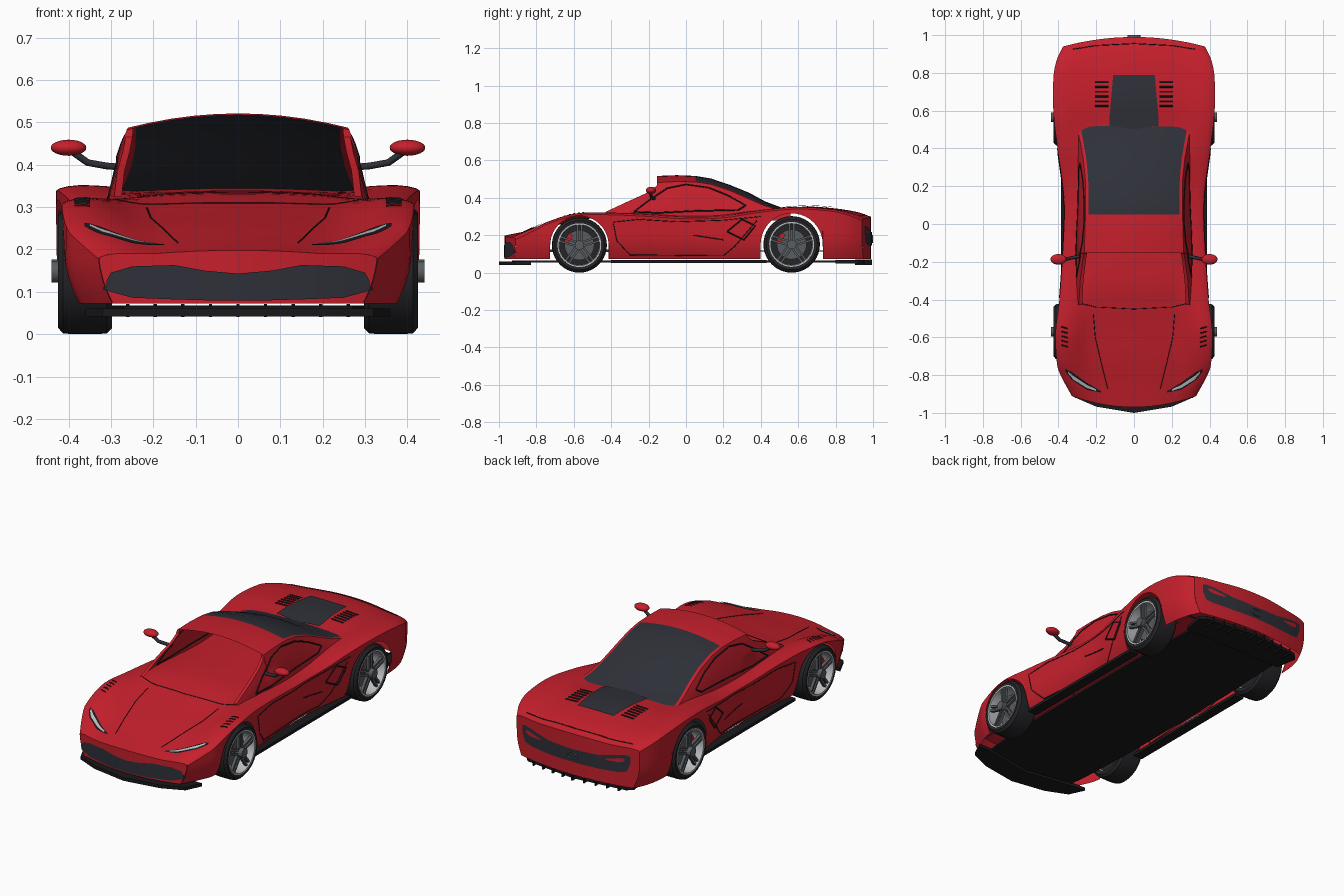
import bpy, bmesh, math
from mathutils import Vector, Matrix
from mathutils.bvhtree import BVHTree

if "Cube" in bpy.data.objects:
    bpy.data.objects.remove(bpy.data.objects["Cube"], do_unlink=True)


def material(name, r, g, b):
    m = bpy.data.materials.new(name)
    m.use_nodes = True
    m.diffuse_color = (r, g, b, 1)
    m.node_tree.nodes["Principled BSDF"].inputs["Base Color"].default_value = (r, g, b, 1)
    return m


RED = material("red paint", .56, .014, .025)
GLASS = material("dark glass", .028, .03, .04)
BLACK = material("black trim", .01, .01, .012)
RUBBER = material("tyre rubber", .018, .018, .021)
GREY = material("grey metal", .1, .11, .12)
SILVER = material("silver", .5, .52, .54)


def add(name, verts, faces, mats, rule=None, fix=True, mirror=False, angle=35):
    me = bpy.data.meshes.new(name)
    me.from_pydata(verts, [], faces)
    if fix:
        bm = bmesh.new()
        bm.from_mesh(me)
        bmesh.ops.recalc_face_normals(bm, faces=bm.faces)
        bm.to_mesh(me)
        bm.free()
    for m in mats:
        me.materials.append(m)
    for i, p in enumerate(me.polygons):
        p.use_smooth = True
        if rule:
            p.material_index = rule(i)
    me.set_sharp_from_angle(angle=math.radians(angle))
    ob = bpy.data.objects.new(name, me)
    bpy.context.scene.collection.objects.link(ob)
    if mirror:
        ob.modifiers.new("Mirror", 'MIRROR')
    return ob


def solid(name, op, matrix, mat, **kw):
    bm = bmesh.new()
    op(bm, matrix=matrix, **kw)
    bm.verts.index_update()
    verts = [v.co.copy() for v in bm.verts]
    faces = [[v.index for v in f.verts] for f in bm.faces]
    bm.free()
    return add(name, verts, faces, [mat])


def box(name, centre, size, mat, spin=0, pivot=(0, 0, 0)):
    m = Matrix.Translation(pivot) @ Matrix.Rotation(spin, 4, 'X') @ Matrix.Translation(centre) @ Matrix.Diagonal((*size, 1))
    return solid(name, bmesh.ops.create_cube, m, mat, size=1)


def plate(name, half, z0, z1, mat):
    outline = half + [(-x, y) for x, y in reversed(half) if x > 0]
    n = len(outline)
    verts = [(x, y, z) for z in (z0, z1) for x, y in outline]
    faces = [list(range(n)), list(range(n, 2 * n))]
    faces += [(i, (i + 1) % n, (i + 1) % n + n, i + n) for i in range(n)]
    return add(name, verts, faces, [mat])


def table(rows, y):
    """Smooth interpolation through (y, value) rows."""
    i = max(k for k in range(len(rows) - 1) if rows[k][0] <= y or k == 0)

    def slope(k):
        a, b = rows[max(k - 1, 0)], rows[min(k + 1, len(rows) - 1)]
        return (b[1] - a[1]) / (b[0] - a[0])
    (y0, v0), (y1, v1) = rows[i], rows[i + 1]
    d = y1 - y0
    t = (y - y0) / d
    return ((2*t**3 - 3*t*t + 1) * v0 + (t**3 - 2*t*t + t) * d * slope(i)
            + (3*t*t - 2*t**3) * v1 + (t**3 - t*t) * d * slope(i + 1))


def loft(rings):
    """Grid of quads through mirrored half sections."""
    full = [r + [(-x, y, z) for x, y, z in reversed(r[:-1])] for r in rings]
    n = len(full[0])
    faces = [(i*n + j, (i+1)*n + j, (i+1)*n + j + 1, i*n + j + 1)
             for i in range(len(full) - 1) for j in range(n - 1)]
    return [v for r in full for v in r], faces, n


# Body shell: width, shoulder and centre heights along the length
WIDTH = [(-.97, .33), (-.88, .37), (-.76, .405), (-.57, .415), (-.4, .395), (0, .37), (.15, .372),
         (.4, .405), (.6, .427), (.8, .425), (.92, .405), (.99, .375)]
SHOULDER = [(-.97, .19), (-.88, .225), (-.8, .25), (-.66, .3), (-.57, .319), (-.45, .322), (-.25, .315),
            (0, .3), (.2, .305), (.4, .335), (.6, .352), (.8, .338), (.92, .315), (.99, .29)]
CENTRE = [(-.97, .19), (-.85, .215), (-.7, .25), (-.55, .28), (-.43, .305), (-.3, .325), (0, .33),
          (.5, .335), (.65, .345), (.8, .335), (.92, .315), (.99, .29)]
WHEELS = {"front": (-.57, .147, .156), "rear": (.565, .151, .166)}  # y, radius, arch radius
SILL, SIDE = .072, 8


def warp(x, y):
    if y < -.76:
        return y + .06 * (x / .33)**2 * (-y - .76) / .21
    if y > .78:
        return y - .05 * (x / .375)**2 * (y - .78) / .21
    return y


def side_x(w, z):
    return w - .035 * (max(0, .2 - z) / .13)**2


def section(y):
    w, s, c = table(WIDTH, y), table(SHOULDER, y), table(CENTRE, y)
    low = SILL
    for cy, r, arch in WHEELS.values():
        if abs(y - cy) <= arch:
            low = r + math.sqrt(arch**2 - (y - cy)**2)
    pts = []
    for i in range(SIDE):
        z = low + (s - .012 - low) * i / (SIDE - 1)
        pts.append((side_x(w, z), z))
    for f in (.985, .94, .87, .8, .72, .64, .56, .45, .3, .15, 0):
        if f >= .87:
            z = s - .01 * ((f - .87) / .13)**2
        else:
            t = max(0, (f - .5) / .37)
            z = c + (s - c) * t * t * (3 - 2 * t) + .008 * (1 - t) * max(0, 1 - (f / .6)**2)
        pts.append((f * w, z))
    return [(x, warp(x, y), z) for x, z in pts]


stations = [-.97 + 1.96 * i / 64 for i in range(65)]
for cy, r, arch in WHEELS.values():
    stations = [y for y in stations if abs(y - cy) > arch + .004]
    stations += [cy + arch * math.cos(math.pi * k / 20) * .99999 for k in range(21)]
    stations += [cy - arch - .001, cy + arch + .001]
stations.sort()
verts, faces, n = loft([section(y) for y in stations])

# Nose and tail fascias close the shell
for y, flip in ((stations[0], False), (stations[-1], True)):
    w, ring = table(WIDTH, y), section(y)[SIDE - 1:]
    cols = [(-x, z) for x, _, z in ring] + [(x, z) for x, _, z in reversed(ring[:-1])]
    start, rows = len(verts), 7
    for x, top in cols:
        for k in range(rows):
            z = SILL + (top - SILL) * k / (rows - 1)
            px = x * side_x(w, z) / w
            verts.append((px, warp(px, y), z))
    for i in range(len(cols) - 1):
        for k in range(rows - 1):
            a = start + i * rows + k
            q = (a, a + rows, a + rows + 1, a + 1)
            faces.append(q[::-1] if flip else q)
add("body_shell", verts, faces, [RED], fix=False)
body = BVHTree.FromPolygons([Vector(v) for v in verts], faces)

# Cabin: y, base half width, roof half width, edge height, centre height
CABIN = [(-.43, .305, .292, .325, .325), (-.3, .31, .285, .385, .388), (-.2, .31, .272, .43, .435),
         (-.156, .31, .265, .465, .47), (-.154, .31, .263, .482, .517), (-.05, .307, .26, .487, .521),
         (.05, .303, .257, .485, .517), (.135, .3, .256, .472, .503), (.24, .3, .258, .437, .467),
         (.34, .305, .268, .392, .426), (.42, .31, .282, .358, .382), (.5, .315, .298, .336, .352),
         (.56, .32, .31, .32, .325)]
rings = []
for y, base, tw, ez, cz in CABIN:
    ring = []
    for k in range(6):
        t = k / 6
        ring.append((base + (tw - base) * t**1.6, y, .28 + (ez - .28) * t))
    ring += [(f * tw, y, ez + (cz - ez) * (1 - f * f)) for f in (1, .94, .8, .6, .4, .2, 0)]
    rings.append(ring)
verts, quads, n = loft(rings)
faces, glazed = [], []
for idx, q in enumerate(quads):
    i, j = divmod(idx, n - 1)
    roof = min(j, n - 2 - j) >= 7
    if roof and CABIN[i][0] < -.155:
        continue                      # open windscreen
    faces.append(q)
    glazed.append(int(roof and CABIN[i][0] >= .05))
add("cabin", verts, faces, [RED, GLASS], rule=lambda i: glazed[i], fix=False)
cabin = BVHTree.FromPolygons([Vector(v) for v in verts], faces)

# Helpers that lay panels and seams onto a surface
RAYS = {"top": (lambda a, b: (a, b, 1), (0, 0, -1)), "front": (lambda a, b: (a, -2, b), (0, 1, 0)),
        "rear": (lambda a, b: (a, 2, b), (0, -1, 0)), "side": (lambda a, b: (2, a, b), (-1, 0, 0))}


def snap(tree, view, a, b, lift):
    origin, d = RAYS[view][0](a, b), Vector(RAYS[view][1])
    hit = tree.ray_cast(Vector(origin), d)[0]
    return hit - d * lift if hit else None


def panel(name, tree, view, cols, mat, lift=.004, steps=5, rows=6):
    grid = []
    for c0, c1 in zip(cols, cols[1:]):
        for s in range(steps + (c1 == cols[-1])):
            a, lo, hi = (p + (q - p) * s / steps for p, q in zip(c0, c1))
            grid.append([snap(tree, view, a, lo + (hi - lo) * k / rows, lift) for k in range(rows + 1)])
    grid = [g for g in grid if None not in g]
    m = rows + 1
    fs = [(i*m + k, (i+1)*m + k, (i+1)*m + k + 1, i*m + k + 1) for i in range(len(grid) - 1) for k in range(rows)]
    if view == "rear":
        fs = [f[::-1] for f in fs]
    return add(name, [v for g in grid for v in g], fs, [mat], fix=False, mirror=True)


def tube(name, pts, mat, r):
    cu = bpy.data.curves.new(name, 'CURVE')
    cu.dimensions, cu.bevel_depth, cu.bevel_resolution = '3D', r, 1
    cu.materials.append(mat)
    for sx in (1, -1):
        sp = cu.splines.new('POLY')
        sp.points.add(len(pts) - 1)
        for p, (x, y, z) in zip(sp.points, pts):
            p.co = (x * sx, y, z, 1)
    bpy.context.scene.collection.objects.link(bpy.data.objects.new(name, cu))


def seam(name, tree, view, pts, r=.0025, steps=6):
    path = [snap(tree, view, p[0] + (q[0] - p[0]) * s / steps, p[1] + (q[1] - p[1]) * s / steps, 0)
            for p, q in zip(pts, pts[1:]) for s in range(steps + 1)]
    tube(name, [p for p in path if p], BLACK, r)


# Grille, lights, tail panel and engine cover
panel("grille", body, "front", [(0, .08, .143), (.08, .08, .15), (.15, .082, .163), (.25, .086, .16),
                                (.3, .1, .145), (.318, .105, .112)], GLASS)
panel("headlight_surround", body, "top", [(.175, -.892, -.885), (.25, -.878, -.84), (.33, -.825, -.783),
                                          (.362, -.782, -.768)], BLACK)
panel("headlight", body, "top", [(.2, -.884, -.875), (.25, -.868, -.852), (.32, -.825, -.805),
                                 (.35, -.79, -.78)], SILVER, lift=.007)
panel("tail_panel", body, "rear", [(0, .145, .215), (.15, .145, .22), (.27, .15, .245), (.31, .16, .25),
                                   (.33, .205, .245)], GLASS)
panel("tail_light", body, "rear", [(.2, .205, .212), (.27, .205, .228), (.3, .215, .23)], RED, lift=.008)
panel("engine_cover", body, "top", [(0, .5, .79), (.11, .52, .79), (.13, .52, .56)], GLASS, lift=.007)

# Panel seams and vents
seam("hood_seam", body, "top", [(.215, -.48), (.205, -.6), (.17, -.75), (.14, -.87)], .002)
seam("cowl_seam", body, "top", [(0, -.45), (.2, -.44), (.285, -.42)], .002)
seam("tail_deck_seam", body, "top", [(0, .955), (.2, .945), (.325, .925)])
seam("side_window_seam", cabin, "side", [(-.28, .325), (-.2, .385), (-.1, .452), (0, .472), (.12, .455), (.22, .415),
                                         (.32, .36), (.28, .335), (.05, .33), (-.15, .32), (-.28, .325)], .004)
seam("door_seam", body, "side", [(-.25, .285), (-.39, .27), (-.37, .17), (-.3, .095), (.2, .09), (.26, .14), (.38, .28)])
seam("shoulder_seam", body, "side", [(-.25, .285), (-.05, .272), (.2, .28), (.4, .3)])
seam("side_intake", body, "side", [(.22, .22), (.3, .285), (.37, .25), (.31, .175), (.22, .22)], .004)
seam("door_handle", body, "side", [(.04, .2), (.2, .175)], .003)
for i in range(6):
    seam("deck_vent", body, "top", [(.135, .625 + .025 * i), (.207, .625 + .025 * i)], .005)
for i in range(5):
    seam("fender_vent", body, "top", [(.35, -.65 + .024 * i), (.385, -.64 + .024 * i)], .0035)

# Underbody: floor, splitter, skirts and diffuser
plate("floor", [(0, -.93), (.27, -.87), (.285, -.74), (.3, -.38), (.3, .38), (.285, .74), (.28, .92), (0, .95)], .055, .066, BLACK)
plate("splitter", [(0, -1), (.2, -.967), (.32, -.915), (.36, -.83), (.3, -.83), (0, -.88)], .042, .06, BLACK)
plate("diffuser", [(0, .8), (.31, .8), (.33, .92), (.3, .95), (0, .985)], .05, .068, BLACK)
for i in range(-4, 5):
    box("diffuser_fin", (i * .065, .965 - abs(i) * .008, .056), (.008, .06, .03), BLACK)
for sx in (1, -1):
    box("side_skirt", (sx * .36, .015, .06), (.055, .83, .016), BLACK)


# Wheels
def revolve(name, profile, centre, sx, mat, seg=40, closed=True):
    m = len(profile)
    vs = [(centre[0] + sx * x, centre[1] + r * math.cos(a), centre[2] + r * math.sin(a))
          for a in (math.tau * i / seg for i in range(seg)) for x, r in profile]
    fs = [(i*m + k, (i+1) % seg * m + k, (i+1) % seg * m + (k+1) % m, i*m + (k+1) % m)
          for i in range(seg) for k in range(m if closed else m - 1)]
    return add(name, vs, fs, [mat])


for end, (cy, r, _) in WHEELS.items():
    for sx in (1, -1):
        c, g = (sx * .361, cy, r), r / .147
        tyre = [(-.062, .112), (-.064, .132), (-.052, .145), (-.03, .147), (.03, .147), (.052, .145), (.064, .132), (.062, .116)]
        revolve(end + "_tyre", [(x, q * g) for x, q in tyre], c, sx, RUBBER)
        revolve(end + "_rim", [(x, q * g) for x, q in ((.05, .118), (.064, .117), (.064, .109), (-.05, .106), (-.05, .112))], c, sx, SILVER)
        for part, off, rad, depth, mat in (("backing", -.03, .108 * g, .01, RUBBER), ("brake_disc", .015, .08, .01, GREY),
                                           ("hub", .056, .025, .046, GREY)):
            m = Matrix.Translation((c[0] + sx * off, cy, r)) @ Matrix.Rotation(math.pi / 2, 4, 'Y')
            solid(end + "_" + part, bmesh.ops.create_cone, m, mat, cap_ends=True, segments=32,
                  radius1=rad, radius2=rad, depth=depth)
        box(end + "_caliper", (sx * .026, 0, .068), (.02, .05, .026), RED, spin=1.0, pivot=c)
        for k in range(5):
            for d in (-1, 1):
                box(end + "_spoke", (sx * .048, d * .011, .064 * g), (.016, .011, .09 * g), GREY,
                    spin=math.tau * k / 5, pivot=c)

# Mirrors and tail exhaust
tube("mirror_arm", [(.285, -.17, .395), (.31, -.175, .397), (.355, -.185, .405), (.39, -.19, .43)], GLASS, .009)
for sx in (1, -1):
    solid("mirror", bmesh.ops.create_uvsphere, Matrix.Translation((sx * .4, -.187, .44)) @ Matrix.Diagonal((.042, .028, .019, 1)),
          RED, u_segments=24, v_segments=12, radius=1)
ring = revolve("tail_exhaust", [(-.01, .026), (.01, .026), (.01, .02), (-.01, .02)], (0, 0, 0), 1, GREY, 24)
ring.rotation_euler = (0, 0, math.pi / 2)
ring.scale = (1, 1.3, .8)
ring.location = (0, .99, .18)
